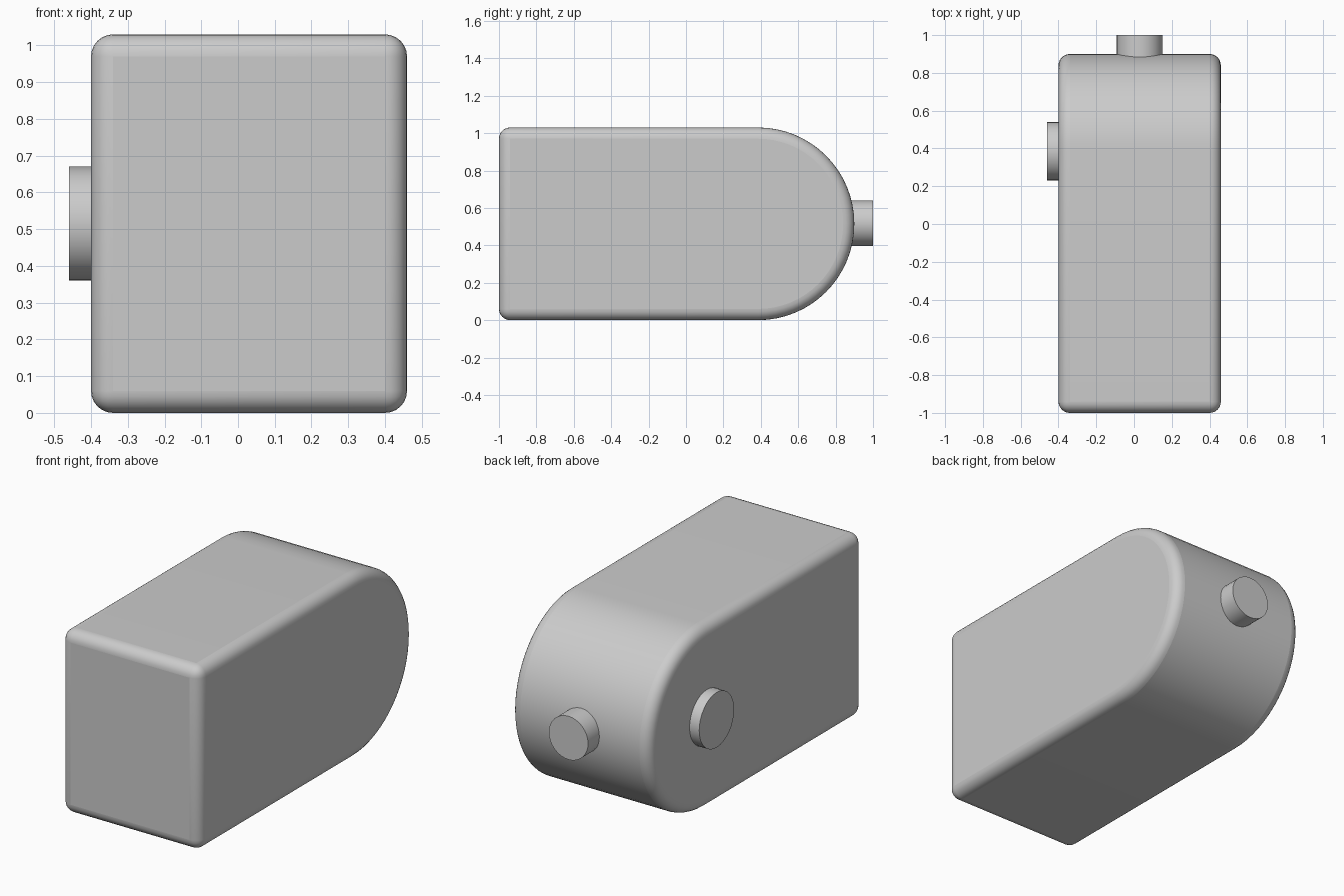
import bpy, bmesh, math
from mathutils import Matrix

cube = bpy.data.objects.get("Cube")
if cube:
    bpy.data.objects.remove(cube)

grey = bpy.data.materials.new("plain_grey")
grey.use_nodes = True
colour = (0.6, 0.6, 0.6, 1)
grey.diffuse_color = colour
grey.node_tree.nodes["Principled BSDF"].inputs["Base Color"].default_value = colour

LEFT, RIGHT, FRONT = 0.46, -0.40, -1.0
RADIUS = 0.515
ARC_Y = 0.9 - RADIUS


def finish(name, bm):
    mesh = bpy.data.meshes.new(name)
    bmesh.ops.recalc_face_normals(bm, faces=bm.faces)
    bm.to_mesh(mesh)
    bm.free()
    mesh.materials.append(grey)
    obj = bpy.data.objects.new(name, mesh)
    bpy.context.collection.objects.link(obj)
    return obj


def smooth(obj, angle):
    bpy.ops.object.select_all(action='DESELECT')
    obj.select_set(True)
    bpy.context.view_layer.objects.active = obj
    bpy.ops.object.shade_smooth_by_angle(angle=math.radians(angle))


def cylinder(name, radius, depth, centre, axis):
    bm = bmesh.new()
    turn = Matrix.Rotation(math.pi / 2, 4, axis)
    bmesh.ops.create_cone(bm, cap_ends=True, segments=32, radius1=radius,
                          radius2=radius, depth=depth,
                          matrix=Matrix.Translation(centre) @ turn)
    smooth(finish(name, bm), 40)


# Body: side profile with a half-round back, extruded across the width
STEPS = 32
profile = [(FRONT, 2 * RADIUS), (FRONT, 0)]
for i in range(STEPS + 1):
    a = math.pi * (i / STEPS - 0.5)
    profile.append((ARC_Y + RADIUS * math.cos(a), RADIUS + RADIUS * math.sin(a)))
bm = bmesh.new()
side = bm.faces.new([bm.verts.new((RIGHT, y, z)) for y, z in profile])
new = bmesh.ops.extrude_face_region(bm, geom=[side])["geom"]
bmesh.ops.translate(bm, vec=(LEFT - RIGHT, 0, 0),
                    verts=[g for g in new if isinstance(g, bmesh.types.BMVert)])
body = finish("body", bm)

# Rounded rims and front corners
bevel = body.modifiers.new("rounded_edges", 'BEVEL')
bevel.width = 0.06
bevel.segments = 6
bevel.limit_method = 'ANGLE'
bevel.angle_limit = math.radians(40)
smooth(body, 35)

# Round side button and back peg
cylinder("side_button", 0.155, 0.10, (-0.41, ARC_Y, RADIUS), 'Y')
cylinder("back_peg", 0.122, 0.16, (0.03, 0.92, RADIUS + 0.003), 'X')
